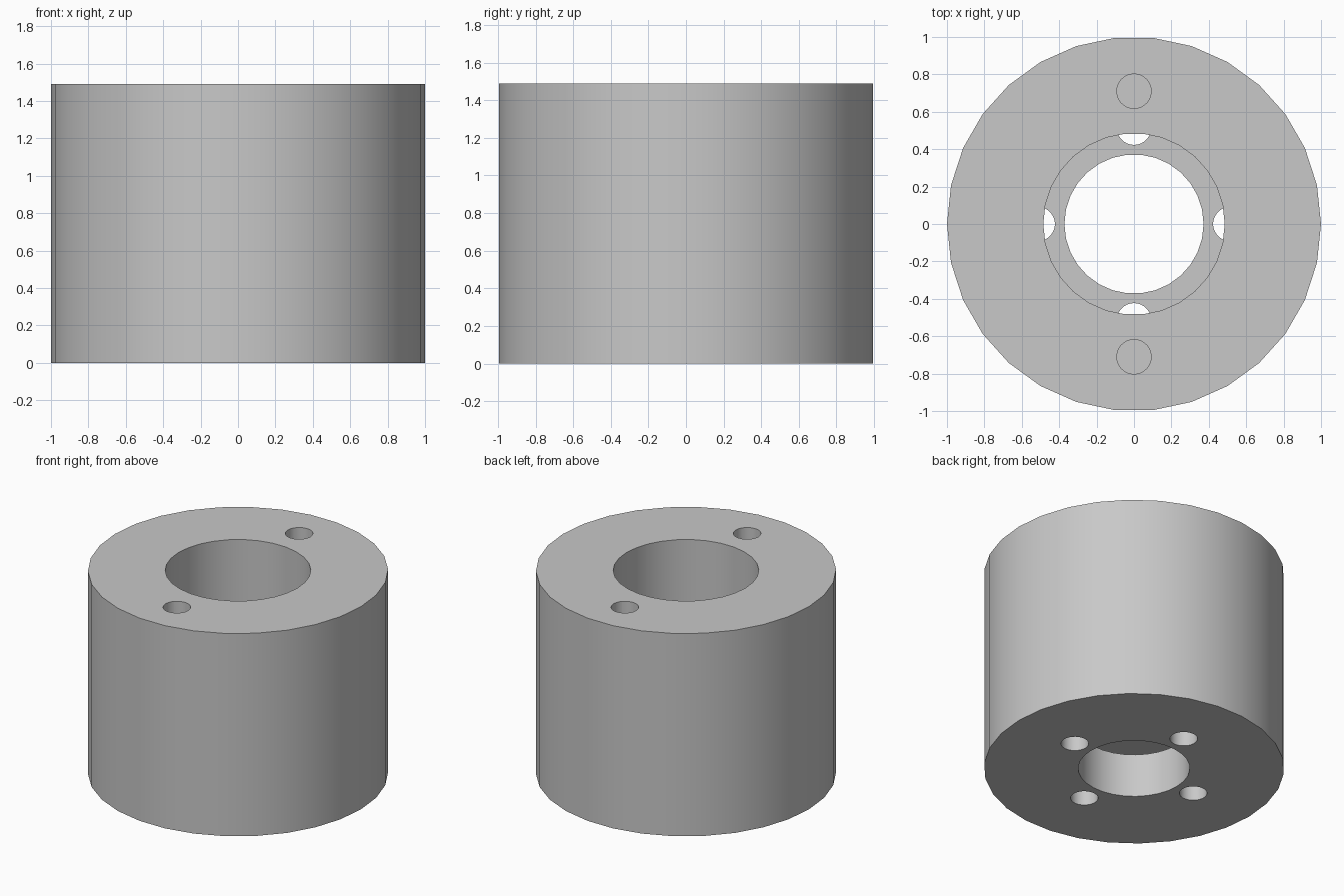
import bpy, bmesh, math

SIDES = 30
HEIGHT = 1.49
FLOOR = 0.32      # top of the base plate
CEILING = 0.56    # top of the inner undercut

cube = bpy.data.objects.get("Cube")
if cube:
    bpy.data.objects.remove(cube, do_unlink=True)

grey = bpy.data.materials.new("plain_grey")
grey.use_nodes = True
colour = (0.58, 0.58, 0.58, 1)
grey.diffuse_color = colour
grey.node_tree.nodes["Principled BSDF"].inputs["Base Color"].default_value = colour


def make_object(name, bm):
    bmesh.ops.recalc_face_normals(bm, faces=bm.faces)
    mesh = bpy.data.meshes.new(name)
    bm.to_mesh(mesh)
    bm.free()
    mesh.materials.append(grey)
    obj = bpy.data.objects.new(name, mesh)
    bpy.context.collection.objects.link(obj)
    return obj


def lathe(name, profile):
    """Spin a closed (radius, height) outline around z."""
    bm = bmesh.new()
    verts = [bm.verts.new((r, 0, z)) for r, z in profile]
    edges = [bm.edges.new((v, verts[(i + 1) % len(verts)])) for i, v in enumerate(verts)]
    bmesh.ops.spin(bm, geom=verts + edges, cent=(0, 0, 0), axis=(0, 0, 1),
                   angle=2 * math.pi, steps=SIDES, use_duplicate=False)
    bmesh.ops.remove_doubles(bm, verts=bm.verts, dist=0.0001)
    return make_object(name, bm)


def drill(target, x, y, z0, z1, radius):
    """Cut one round vertical hole."""
    bm = bmesh.new()
    bmesh.ops.create_cone(bm, cap_ends=True, segments=SIDES, radius1=radius,
                          radius2=radius, depth=z1 - z0)
    bmesh.ops.translate(bm, verts=bm.verts, vec=(x, y, (z0 + z1) / 2))
    cutter = make_object("hole_cutter", bm)
    cutter.hide_render = True
    mod = target.modifiers.new("hole", 'BOOLEAN')
    mod.operation = 'DIFFERENCE'
    mod.solver = 'EXACT'
    mod.object = cutter
    bpy.context.view_layer.objects.active = target
    bpy.ops.object.modifier_apply(modifier=mod.name)
    bpy.data.objects.remove(cutter, do_unlink=True)


# Cylindrical body: narrow bore, base plate, undercut, wide top bore
body = lathe("cylinder_body", [
    (1.0, 0), (1.0, HEIGHT), (0.485, HEIGHT), (0.485, CEILING),
    (0.82, CEILING), (0.82, FLOOR), (0.372, FLOOR), (0.372, 0)])

# Four bolt holes through the base plate
for i in range(4):
    a = i * math.pi / 2
    drill(body, 0.515 * math.cos(a), 0.515 * math.sin(a), -0.1, FLOOR + 0.05, 0.092)

# Two blind holes in the top face
for side in (-1, 1):
    drill(body, 0, 0.71 * side, HEIGHT - 0.45, HEIGHT + 0.1, 0.092)

# Smooth walls with sharp rims
bpy.ops.object.select_all(action='DESELECT')
body.select_set(True)
bpy.context.view_layer.objects.active = body
bpy.ops.object.shade_smooth_by_angle(angle=math.radians(30))
